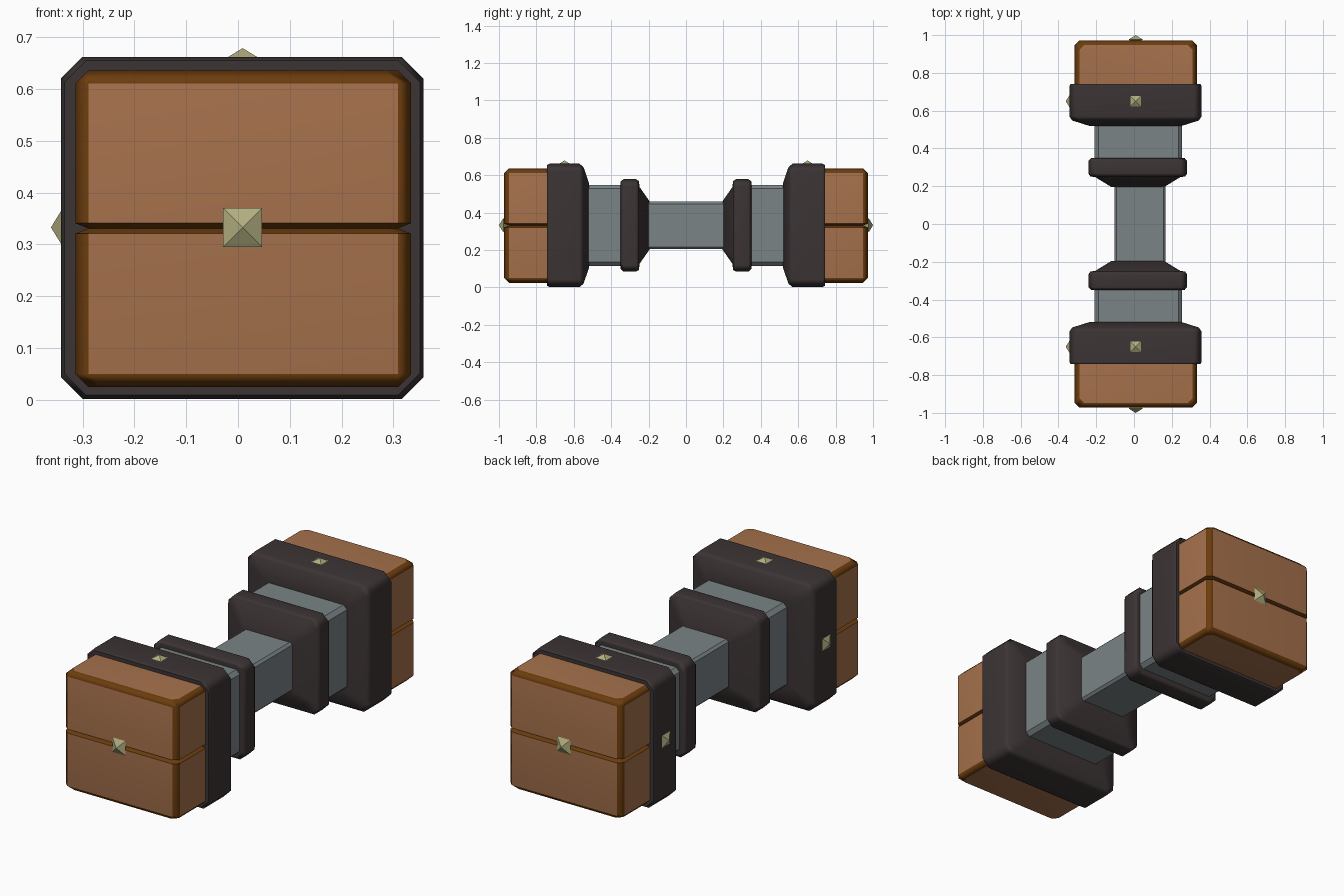
import bpy, bmesh, math
from mathutils import Vector

if "Cube" in bpy.data.objects:
    bpy.data.objects.remove(bpy.data.objects["Cube"])


def mat(name, c):
    m = bpy.data.materials.new(name)
    m.diffuse_color = (*c, 1)
    m.use_nodes = True
    m.node_tree.nodes["Principled BSDF"].inputs["Base Color"].default_value = m.diffuse_color
    return m


WOOD = mat("warm brown", (0.38, 0.165, 0.072))
EDGE = mat("dark brown edge", (0.15, 0.046, 0.004))
STEEL = mat("blue grey", (0.195, 0.23, 0.24))
DARK = mat("charcoal", (0.045, 0.034, 0.035))
BRASS = mat("pale brass", (0.44, 0.42, 0.21))
ZC = 0.332


def chamfered(a, b, c):
    """Corner points of a rectangle with cut corners."""
    return [(a, b - c), (a - c, b), (c - a, b), (-a, b - c),
            (-a, c - b), (c - a, -b), (a - c, -b), (a, c - b)]


def loft(name, sections, place, mats, smooth=None, rule=None):
    """Skin cut-corner rectangles (pos, half a, half b, corner)."""
    bm = bmesh.new()
    rings = [[bm.verts.new(place(u, v, t)) for u, v in chamfered(a, b, c)]
             for t, a, b, c in sections]
    for r, q in zip(rings, rings[1:]):
        for i in range(8):
            j = (i + 1) % 8
            bm.faces.new((r[i], r[j], q[j], q[i]))
    bm.faces.new(rings[0])
    bm.faces.new(rings[-1])
    bmesh.ops.recalc_face_normals(bm, faces=bm.faces)
    bm.normal_update()
    if rule:
        for f in bm.faces:
            f.material_index = rule(f)
    me = bpy.data.meshes.new(name)
    bm.to_mesh(me)
    bm.free()
    ob = bpy.data.objects.new(name, me)
    bpy.context.collection.objects.link(ob)
    for m in mats:
        me.materials.append(m)
    if smooth:
        bpy.ops.object.select_all(action='DESELECT')
        ob.select_set(True)
        bpy.context.view_layer.objects.active = ob
        bpy.ops.object.shade_smooth_by_angle(angle=math.radians(smooth))
        ob.modifiers.new("weighted", 'WEIGHTED_NORMAL').keep_sharp = True
    return ob


def along_y(cx, s=1):
    return lambda u, v, t: (cx + u, s * t, ZC + v)


def stud(name, centre, axis):
    """Small square pyramid, tip pointing along axis, sunk into the surface."""
    n = Vector(axis)
    u = Vector((0, 0, 1)) if abs(n.z) < 0.5 else Vector((1, 0, 0))
    w = n.cross(u)
    c = Vector(centre)
    h = 0.0375
    base = [c + n * -0.023 + u * a * h + w * b * h
            for a, b in ((1, 1), (-1, 1), (-1, -1), (1, -1))]
    me = bpy.data.meshes.new(name)
    me.from_pydata(base + [c, c - n * 0.05], [],
                   [(i, (i + 1) % 4, 4) for i in range(4)] +
                   [((i + 1) % 4, i, 5) for i in range(4)])
    bm = bmesh.new()
    bm.from_mesh(me)
    bmesh.ops.recalc_face_normals(bm, faces=bm.faces)
    bm.to_mesh(me)
    bm.free()
    me.materials.append(BRASS)
    bpy.context.collection.objects.link(bpy.data.objects.new(name, me))


# Central handle
loft("handle", [(-0.3, .136, .127, .012), (0.3, .136, .127, .012)],
     along_y(0.032), [STEEL])

for s, side in ((-1, "front"), (1, "back")):
    # Inner ring, tapering down to the handle
    loft(side + "_inner_ring",
         [(.195, .138, .129, .015), (.248, .225, .205, .035), (.252, .252, .238, .035),
          (.268, .261, .247, .035), (.335, .261, .247, .035), (.35, .247, .233, .035)],
         along_y(0.02, s), [DARK], 50)
    # Neck between ring and collar
    loft(side + "_neck", [(.3, .232, .217, .02), (.6, .232, .217, .02)],
         along_y(0.023, s), [STEEL])
    # Large collar
    loft(side + "_collar",
         [(.518, .24, .225, .03), (.548, .335, .312, .04), (.57, .35, .33, .042),
          (.73, .35, .33, .042), (.742, .343, .323, .042)],
         along_y(0.008, s), [DARK], 50)
    # Wooden head: two stacked blocks with a V groove and dark cut edges
    e = .025
    a, b, yc = .324, .186, .786
    prof = [(.025, e), (.05, 0), (.321, 0), (.331, e), (.341, 0), (.611, 0), (.636, e)]
    loft(side + "_head", [(z, a - i, b - i, e) for z, i in prof],
         lambda u, v, t, s=s: (0.01 + u, s * (yc + v), t), [WOOD, EDGE], 60,
         lambda f: 0 if max(abs(k) for k in f.normal) > 0.98 else 1)
    # Studs on the end, the top and the left side
    stud(side + "_end_stud", (0.009, s * 1.0, 0.333), (0, s, 0))
    stud(side + "_top_stud", (0.009, s * 0.65, 0.679), (0, 0, 1))
    stud(side + "_side_stud", (-0.361, s * 0.65, 0.333), (-1, 0, 0))
